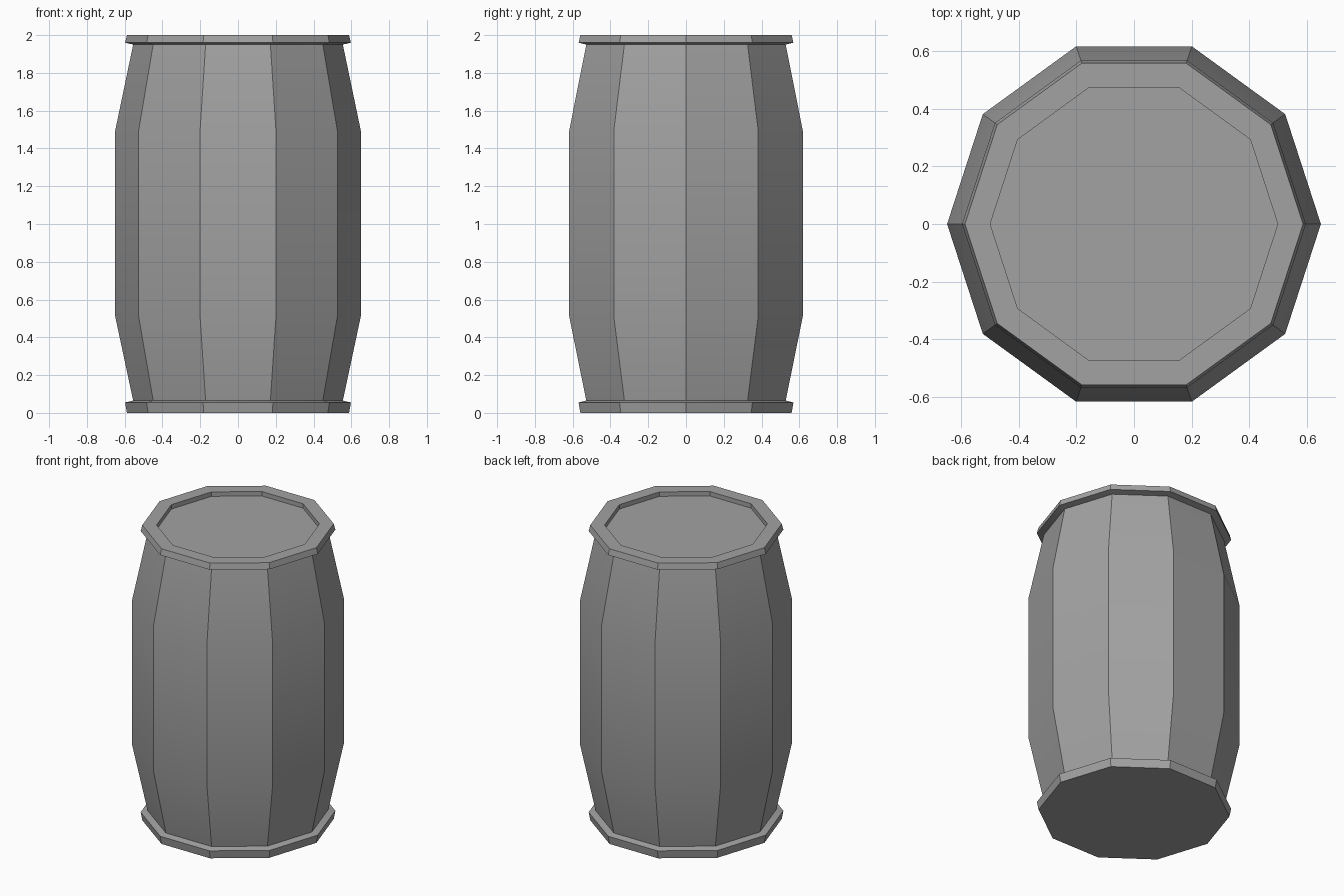
import bpy, bmesh
from math import cos, sin, tau, radians

cube = bpy.data.objects.get("Cube")
if cube:
    bpy.data.objects.remove(cube)

SIDES = 10

grey = bpy.data.materials.new("barrel grey")
grey.use_nodes = True
colour = (0.36, 0.36, 0.36, 1)
grey.diffuse_color = colour
grey.node_tree.nodes["Principled BSDF"].inputs["Base Color"].default_value = colour


def lathe(name, profile, cap_start=False, cap_end=False):
    """Turn an upward (radius, z) profile into a faceted ring of sides."""
    bm = bmesh.new()
    rings = [[bm.verts.new((r * cos(tau * i / SIDES), r * sin(tau * i / SIDES), z))
              for i in range(SIDES)] for r, z in profile]
    for low, high in zip(rings, rings[1:]):
        for i in range(SIDES):
            j = (i + 1) % SIDES
            bm.faces.new((low[i], low[j], high[j], high[i]))
    if cap_start:
        bm.faces.new(rings[0][::-1])
    if cap_end:
        bm.faces.new(rings[-1])
    mesh = bpy.data.meshes.new(name)
    bm.to_mesh(mesh)
    bm.free()
    mesh.materials.append(grey)
    obj = bpy.data.objects.new(name, mesh)
    bpy.context.collection.objects.link(obj)
    bpy.ops.object.select_all(action="DESELECT")
    obj.select_set(True)
    bpy.context.view_layer.objects.active = obj
    bpy.ops.object.shade_smooth_by_angle(angle=radians(30))
    return obj


# Bulging staves
lathe("barrel_body", [(0.555, 0.065), (0.65, 0.51), (0.65, 1.495), (0.555, 1.95)])

# Bottom rim with the closed base
lathe("bottom_rim", [(0.588, 0), (0.598, 0.055), (0.555, 0.065)], cap_start=True)

# Top rim folding over into the recessed lid
lathe("top_rim_and_lid",
      [(0.555, 1.95), (0.598, 1.96), (0.588, 2), (0.5, 2), (0.5, 1.97)], cap_end=True)
